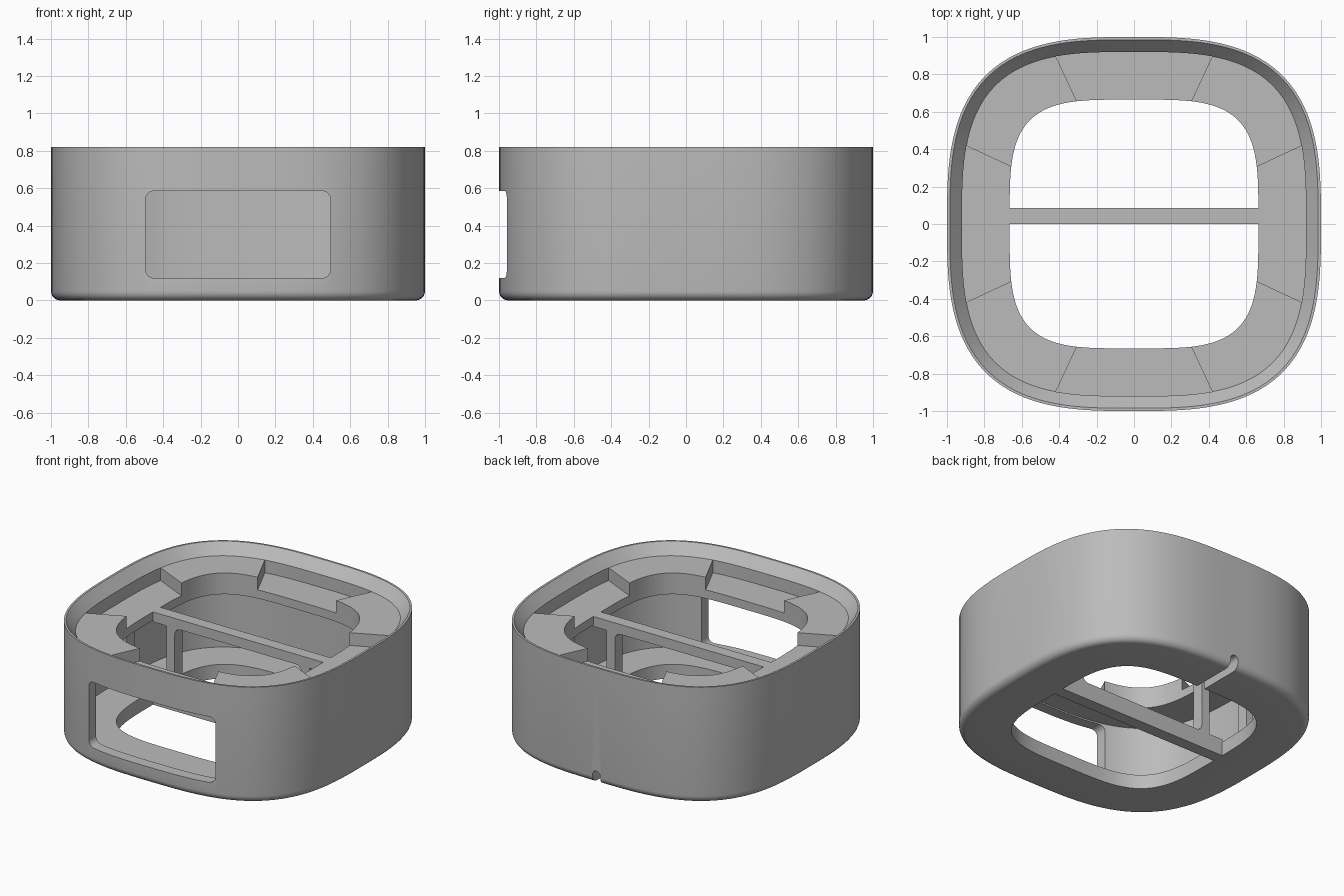
import bpy, bmesh, math
from mathutils import Matrix

if "Cube" in bpy.data.objects:
    bpy.data.objects.remove(bpy.data.objects["Cube"])

grey = bpy.data.materials.new("plain grey")
grey.use_nodes = True
COLOUR = (0.5, 0.5, 0.5, 1)
grey.diffuse_color = COLOUR
grey.node_tree.nodes["Principled BSDF"].inputs["Base Color"].default_value = COLOUR

STEPS = 144
HOLE, WALL = 0.665, 0.92
LEDGE_UNDER, LEDGE_LOW, LEDGE_HIGH = 0.595, 0.655, 0.745
PLATE_TOP = 0.1


def squircle(size, step):
    """Point on a rounded square; smaller rings get tighter corners."""
    n = 3 + (1 - size) * 2.6
    a = math.tau * step / STEPS
    c, s = math.cos(a), math.sin(a)
    r = size / (abs(c) ** n + abs(s) ** n) ** (1 / n)
    return r * c, r * s


def add_object(name, bm):
    bmesh.ops.recalc_face_normals(bm, faces=bm.faces)
    mesh = bpy.data.meshes.new(name)
    bm.to_mesh(mesh)
    bm.free()
    mesh.materials.append(grey)
    ob = bpy.data.objects.new(name, mesh)
    bpy.context.collection.objects.link(ob)
    return ob


def sweep(name, profile, first=0, last=STEPS):
    """Sweep a closed (size, height) profile around the squircle."""
    bm = bmesh.new()
    full = last - first == STEPS
    count = STEPS if full else last - first + 1
    rings = [[bm.verts.new((*squircle(r, first + i), z)) for r, z in profile]
             for i in range(count)]
    pairs = list(zip(rings, rings[1:]))
    if full:
        pairs.append((rings[-1], rings[0]))
    for a, b in pairs:
        for k in range(len(profile)):
            j = (k + 1) % len(profile)
            bm.faces.new((a[k], a[j], b[j], b[k]))
    if not full:
        bm.faces.new(rings[0])
        bm.faces.new(rings[-1])
    return add_object(name, bm)


def box(name, x, y, z, radius=0):
    """Box from ranges, optionally rounding the edges that run along y."""
    bm = bmesh.new()
    size = [b - a for a, b in (x, y, z)]
    mid = [(a + b) / 2 for a, b in (x, y, z)]
    bmesh.ops.create_cube(bm, size=1, matrix=Matrix.Translation(mid) @ Matrix.Diagonal((*size, 1)))
    if radius:
        edges = [e for e in bm.edges if abs(e.verts[0].co.y - e.verts[1].co.y) > 1e-4]
        bmesh.ops.bevel(bm, geom=edges, offset=radius, segments=6, profile=0.5, affect='EDGES')
    return add_object(name, bm)


def cut(target, cutters):
    for c in cutters:
        c.hide_render = True
        mod = target.modifiers.new("cut", 'BOOLEAN')
        mod.operation, mod.solver, mod.object = 'DIFFERENCE', 'EXACT', c
    bpy.context.view_layer.update()
    graph = bpy.context.evaluated_depsgraph_get()
    mesh = bpy.data.meshes.new_from_object(target.evaluated_get(graph))
    target.modifiers.clear()
    target.data = mesh


# Shell: rounded foot, flared rim, upper ledge and bottom plate in one section
foot = [(0.95 + 0.05 * math.sin(a), 0.05 - 0.05 * math.cos(a))
        for a in [math.radians(15 * i) for i in range(7)]]
shell = sweep("shell", [(HOLE, 0)] + foot + [
    (1, 0.82), (0.985, 0.82), (WALL, LEDGE_HIGH), (WALL, LEDGE_LOW), (HOLE, LEDGE_LOW),
    (HOLE, LEDGE_UNDER), (WALL, LEDGE_UNDER), (WALL, PLATE_TOP), (HOLE, PLATE_TOP)])

# Front window and back cable slot
window = box("window_cutter", (-0.495, 0.495), (-1.2, 0.3), (0.12, 0.585), 0.045)
slot = box("slot_cutter", (-0.03, 0.03), (0.6, 1.2), (-0.1, 0.09), 0.029)
cut(shell, [window, slot])

# Divider across the middle, with an open centre and open ends
divider = box("divider", (-HOLE - 0.001, HOLE + 0.001), (0, 0.085), (0, LEDGE_LOW))
ends = [box("end_cutter", x, (-0.1, 0.2), (0.12, 0.585)) for x in ((-0.8, -0.56), (0.56, 0.8))]
cut(divider, [window] + ends)
for helper in [window, slot] + ends:
    bpy.data.objects.remove(helper)

# Raised ledge blocks in the corners, and wall ribs in line with the divider
parts = [shell, divider]
block = [(HOLE, LEDGE_LOW - 0.02), (WALL + 0.003, LEDGE_LOW - 0.02),
         (WALL + 0.003, LEDGE_HIGH), (HOLE, LEDGE_HIGH)]
quarter = STEPS // 4
for i, corner in enumerate(("back_left", "back_right", "front_right", "front_left")):
    parts.append(sweep(corner + "_ledge", block, i * quarter + 10, (i + 1) * quarter - 10))
for side, x in (("right", (-0.93, -0.87)), ("left", (0.87, 0.93))):
    parts.append(box(side + "_rib", x, (0, 0.085), (PLATE_TOP - 0.02, LEDGE_UNDER + 0.02)))

bpy.ops.object.select_all(action='DESELECT')
for ob in parts:
    ob.select_set(True)
bpy.context.view_layer.objects.active = shell
bpy.ops.object.shade_smooth_by_angle(angle=math.radians(30))
